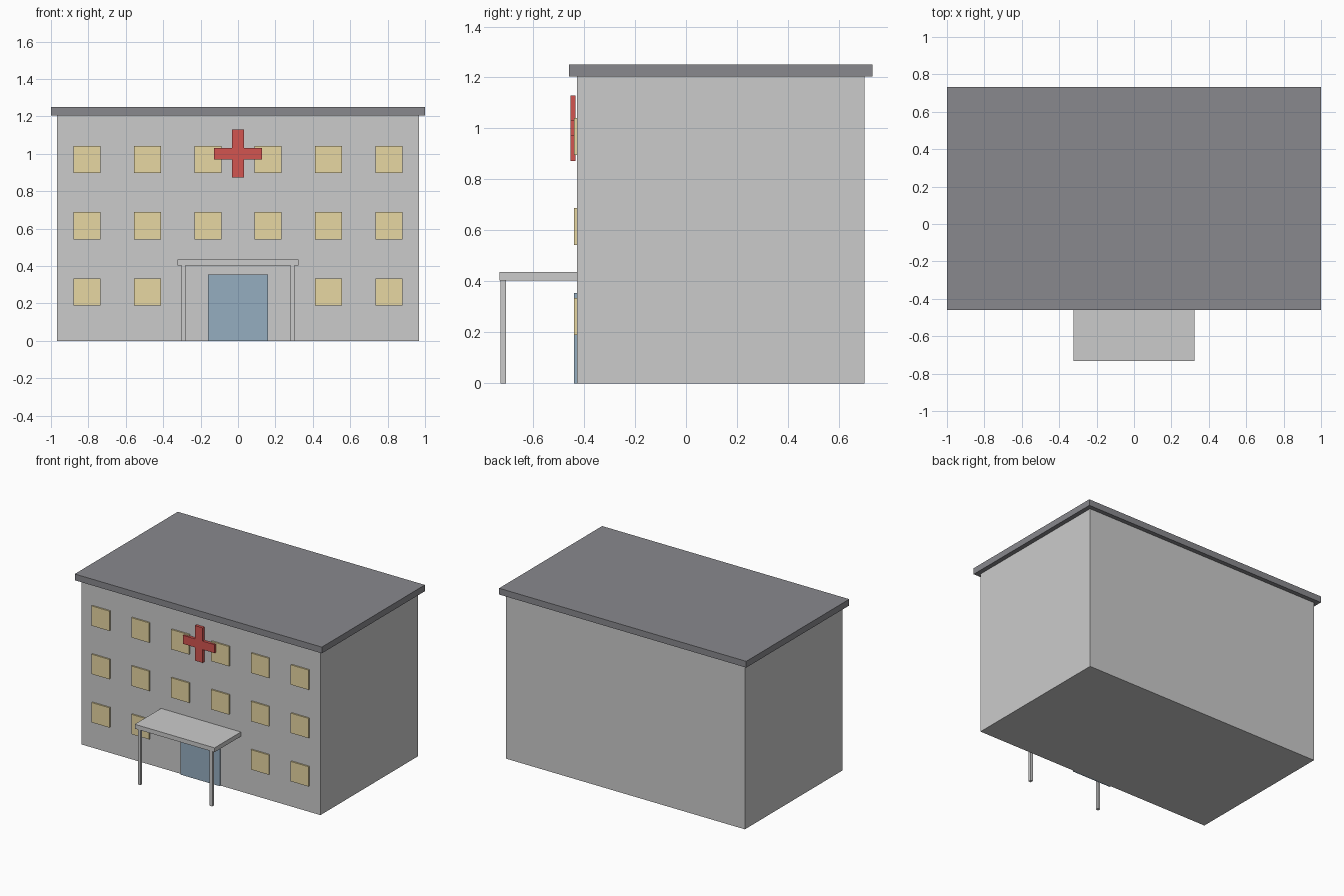
import bpy
import bmesh

if "Cube" in bpy.data.objects:
    bpy.data.objects.remove(bpy.data.objects["Cube"])


def material(name, rgb):
    m = bpy.data.materials.new(name)
    m.diffuse_color = (*rgb, 1)
    m.use_nodes = True
    m.node_tree.nodes["Principled BSDF"].inputs["Base Color"].default_value = m.diffuse_color
    return m


def finish(name, bm, mat):
    bmesh.ops.recalc_face_normals(bm, faces=bm.faces)
    mesh = bpy.data.meshes.new(name)
    bm.to_mesh(mesh)
    bm.free()
    obj = bpy.data.objects.new(name, mesh)
    bpy.context.collection.objects.link(obj)
    if mat:
        mesh.materials.append(mat)
    return obj


def box(name, x, y, z, mat=None):
    """Box from (min, max) ranges on each axis."""
    bm = bmesh.new()
    bmesh.ops.create_cube(bm, size=1)
    for v in bm.verts:
        v.co = [r[0] + (c + 0.5) * (r[1] - r[0]) for r, c in zip((x, y, z), v.co)]
    return finish(name, bm, mat)


glass = material("window_yellow", (0.80, 0.68, 0.36))
blue = material("door_blue", (0.30, 0.42, 0.53))
red = material("cross_red", (0.65, 0.09, 0.08))
slate = material("roof_grey", (0.25, 0.25, 0.27))

WALL_Y = -0.428
FACE_Y = -0.439

# Main block and overhanging flat roof
box("building_body", (-0.967, 0.967), (WALL_Y, 0.70), (0, 1.204))
box("roof_slab", (-1, 1), (-0.459, 0.732), (1.204, 1.25), slate)

# Window grid, leaving the entrance bay free on the ground floor
W = 0.0725
for row in range(3):
    cz = 0.262 + row * 0.3535
    for col in range(6):
        if row == 0 and col in (2, 3):
            continue
        cx = (col - 2.5) * 0.3226
        box(f"window_{row}_{col}", (cx - W, cx + W), (FACE_Y, WALL_Y),
            (cz - W, cz + W), glass)

# Entrance door, canopy and its two posts
box("entrance_door", (-0.16, 0.16), (FACE_Y, WALL_Y), (0, 0.355), blue)
box("entrance_canopy", (-0.323, 0.323), (-0.732, WALL_Y), (0.404, 0.436))
for side, cx in (("left", -0.291), ("right", 0.291)):
    box(f"canopy_post_{side}", (cx - 0.0105, cx + 0.0105), (-0.728, -0.707), (0, 0.404))

# Red cross: plus-shaped profile extruded in depth
a, b = 0.031, 0.128
quarter = [(a, a), (a, b), (-a, b)]
profile = []
for _ in range(4):
    profile += quarter
    quarter = [(-z, x) for x, z in quarter]
bm = bmesh.new()
face = bm.faces.new([bm.verts.new((x, -0.433, z + 1.001)) for x, z in profile])
ext = bmesh.ops.extrude_face_region(bm, geom=[face], use_keep_orig=True)
for v in (g for g in ext["geom"] if isinstance(g, bmesh.types.BMVert)):
    v.co.y -= 0.02
finish("red_cross", bm, red)
